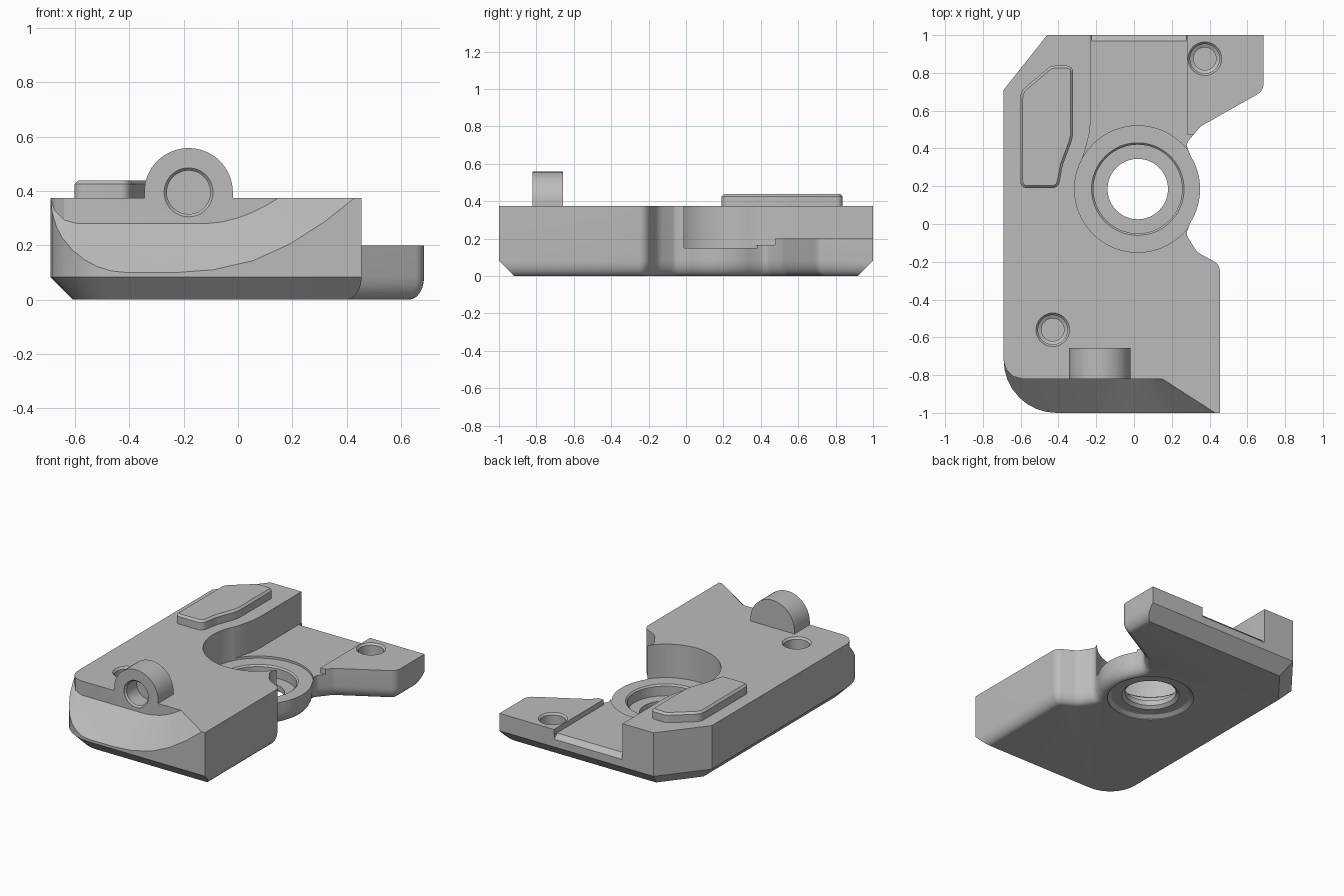
import bpy, bmesh
from math import sin, cos, tan, pi, radians
from mathutils import Vector, Matrix

if "Cube" in bpy.data.objects:
    bpy.data.objects.remove(bpy.data.objects["Cube"])

grey = bpy.data.materials.new("plain grey")
grey.use_nodes = True
GREY = (0.5, 0.5, 0.5, 1)
grey.diffuse_color = GREY
grey.node_tree.nodes["Principled BSDF"].inputs["Base Color"].default_value = GREY


def loft(name, rings, matrix=None):
    """Closed solid through a list of equal-length point rings."""
    bm = bmesh.new()
    rows = [[bm.verts.new(p) for p in ring] for ring in rings]
    n = len(rows[0])
    for a, b in zip(rows, rows[1:]):
        for i in range(n):
            j = (i + 1) % n
            bm.faces.new((a[i], a[j], b[j], b[i]))
    bm.faces.new(rows[0][::-1])
    bm.faces.new(rows[-1])
    if matrix:
        bm.transform(matrix)
    bmesh.ops.recalc_face_normals(bm, faces=bm.faces)
    mesh = bpy.data.meshes.new(name)
    bm.to_mesh(mesh)
    bm.free()
    mesh.materials.append(grey)
    obj = bpy.data.objects.new(name, mesh)
    bpy.context.collection.objects.link(obj)
    return obj


def prism(name, outline, z0, z1):
    return loft(name, [[(x, y, z) for x, y in outline] for z in (z0, z1)])


def lathe(name, profile, matrix, sides=64):
    """Solid of revolution from (radius, height) pairs."""
    return loft(name, [[(r * cos(2 * pi * i / sides), r * sin(2 * pi * i / sides), h)
                        for i in range(sides)] for r, h in profile], matrix)


def rounded(corners, steps=8):
    """Polygon whose corners (x, y, radius) are filleted."""
    out = []
    n = len(corners)
    for i, (x, y, r) in enumerate(corners):
        p = Vector((x, y))
        if r == 0:
            out.append(p)
            continue
        a = (Vector(corners[i - 1][:2]) - p).normalized()
        b = (Vector(corners[(i + 1) % n][:2]) - p).normalized()
        half = a.angle(b) / 2
        centre = p + (a + b).normalized() * (r / sin(half))
        start = p + a * (r / tan(half)) - centre
        end = p + b * (r / tan(half)) - centre
        sweep = start.angle_signed(end)
        for k in range(steps + 1):
            out.append(centre + Matrix.Rotation(-sweep * k / steps, 2) @ start)
    return out


def inset(points, distance):
    """Mitred inset of a counter-clockwise outline; distance depends on the edge."""
    out = []
    n = len(points)
    for i, p in enumerate(points):
        q, s = points[i - 1], points[(i + 1) % n]
        e, f = (p - q).normalized(), (s - p).normalized()
        m, k = Vector((-e.y, e.x)), Vector((-f.y, f.x))
        d1, d2 = distance(q, p), distance(p, s)
        det = m.x * k.y - m.y * k.x
        if abs(det) < 1e-4:
            out.append(p + m * d1)
        else:
            out.append(p + Vector((d1 * k.y - d2 * m.y, m.x * d2 - k.x * d1)) / det)
    return out


def combine(target, tool, operation="DIFFERENCE"):
    mod = target.modifiers.new("join", "BOOLEAN")
    mod.operation = operation
    mod.solver = "EXACT"
    mod.object = tool
    bpy.context.view_layer.objects.active = target
    bpy.ops.object.modifier_apply(modifier=mod.name)
    bpy.data.objects.remove(tool)


# Body: plan outline with a ring boss bulging between two notches
CX, CY, BOSS = 0.02, 0.185, 0.33
boss_arc = [(CX + BOSS * cos(radians(a)), CY + BOSS * sin(radians(a)), 0)
            for a in range(-32, 33, 4)]
outline = rounded([(-0.69, -1, 0.28), (0.455, -1, 0), (0.455, -0.215, 0.06),
                   (0.335, -0.15, 0.1), (0.275, -0.055, 0.04)] + boss_arc +
                  [(0.275, 0.425, 0.04), (0.35, 0.515, 0.08), (0.685, 0.705, 0.06),
                   (0.685, 1, 0), (-0.46, 1, 0), (-0.69, 0.71, 0)])

# Lower edge: flat chamfer on three sides, rounded on the +x side
EDGE = 0.083
rings = []
for step in range(7):
    a = pi / 2 * step / 6
    z = EDGE * (1 - cos(a))

    def distance(p, q):
        mid = (p + q) / 2
        if mid.x > 0.26 and abs(mid.y) < 0.995:
            return 0.055 * (1 - sin(a))
        return EDGE - z
    rings.append([(p.x, p.y, z) for p in inset(outline, distance)])
rings.append([(p.x, p.y, 0.375) for p in outline])
body = loft("body", rings)

# Sloped front relief, sweeping upward toward +x
def relief(xw, yw, zw, xf, zf):
    k = 1.5
    x, z = xw + (xf - xw) * k, zw + (zf - zw) * k
    y = -0.82 - 0.18 * k
    return [(x, y, z), (xw, yw, zw), (xw, yw, 0.8), (x, y, 0.8)]

columns = [relief(x, y, 1.1 + y, x, 0.1) for x, y in
           ((-0.78, -0.68), (-0.69, -0.73), (-0.675, -0.772), (-0.64, -0.807), (-0.59, -0.82))]
columns += [relief(xw, -0.82, zw, xf, zf) for xw, zw, xf, zf in
            ((-0.12, 0.28, -0.22, 0.1), (-0.06, 0.286, -0.09, 0.11), (0, 0.301, 0.05, 0.142),
             (0.05, 0.32, 0.18, 0.2), (0.1, 0.345, 0.3, 0.275), (0.15, 0.375, 0.43, 0.375),
             (0.22, 0.42, 0.6, 0.52))]
combine(body, loft("front_relief", columns))

# Low shelves: ring boss, channel to the back, and arm
at_boss = Matrix.Translation((CX, CY, 0))
combine(body, lathe("boss_cut", [(0.335, 0.15), (0.335, 0.6)], at_boss))
combine(body, prism("channel_cut", [(-0.228, 1.1), (-0.228, 0.56), (-0.236, 0.48), (-0.256, 0.4),
                                    (-0.288, 0.3), (0.02, 0.29), (0.37, 0.3), (0.37, 0.475),
                                    (0.28, 0.475), (0.28, 1.1)], 0.165, 0.6))
combine(body, prism("arm_cut", [(0.2, 0.4), (0.8, 0.4), (0.8, 1.1), (0.2, 1.1)], 0.2, 0.6))
combine(body, loft("channel_lip", [[(x, 0.968, 0.166), (x, 1.02, 0.115), (x, 1.02, 0.2)]
                                   for x in (-0.226, 0.278)]))

# Stepped through hole in the boss
combine(body, lathe("bore_cut", [(0.27, -0.02), (0.27, 0.005), (0.245, 0.022), (0.18, 0.022),
                                 (0.16, 0.04), (0.16, 0.075), (0.235, 0.075), (0.235, 0.14),
                                 (0.252, 0.157), (0.252, 0.3)], at_boss))

# Countersunk screw holes
for x, y, top in ((0.375, 0.875, 0.2), (-0.43, -0.56, 0.375)):
    combine(body, lathe("screw_cut", [(0.06, -0.11), (0.06, -0.1), (0.078, -0.09), (0.078, -0.012),
                                      (0.09, 0.001), (0.09, 0.1)],
                        Matrix.Translation((x, y, top)), 32))

# Round lug with a blind hole facing the front
LX, LZ = -0.182, 0.395
lug_shape = [(LX + 0.163 * cos(pi * i / 32), LZ + 0.163 * sin(pi * i / 32)) for i in range(33)]
lug_shape += [(LX - 0.163, 0.34), (LX + 0.163, 0.34)]
lug = loft("lug", [[(x, y, z) for x, z in lug_shape] for y in (-0.82, -0.657)])
combine(body, lug, "UNION")
combine(body, lathe("lug_hole", [(0.09, -0.1), (0.09, 0.002), (0.08, 0.012), (0.08, 0.12)],
                    Matrix.Translation((LX, -0.82, LZ)) @ Matrix.Rotation(-pi / 2, 4, "X"), 48))

# Raised pad with a chamfered rim
pad_line = rounded([(-0.602, 0.19, 0.035), (-0.4, 0.19, 0.04), (-0.378, 0.31, 0.15),
                    (-0.322, 0.46, 0.2), (-0.322, 0.838, 0.035), (-0.44, 0.838, 0.06),
                    (-0.602, 0.7, 0.07)], 6)
pad = loft("top_pad", [[(p.x, p.y, z) for p in inset(pad_line, lambda a, b: d)]
                       for z, d in ((0.36, 0), (0.425, 0), (0.438, 0.013))])

for obj in (body, pad):
    bpy.ops.object.select_all(action="DESELECT")
    obj.select_set(True)
    bpy.context.view_layer.objects.active = obj
    bpy.ops.object.shade_smooth_by_angle(angle=radians(25))
